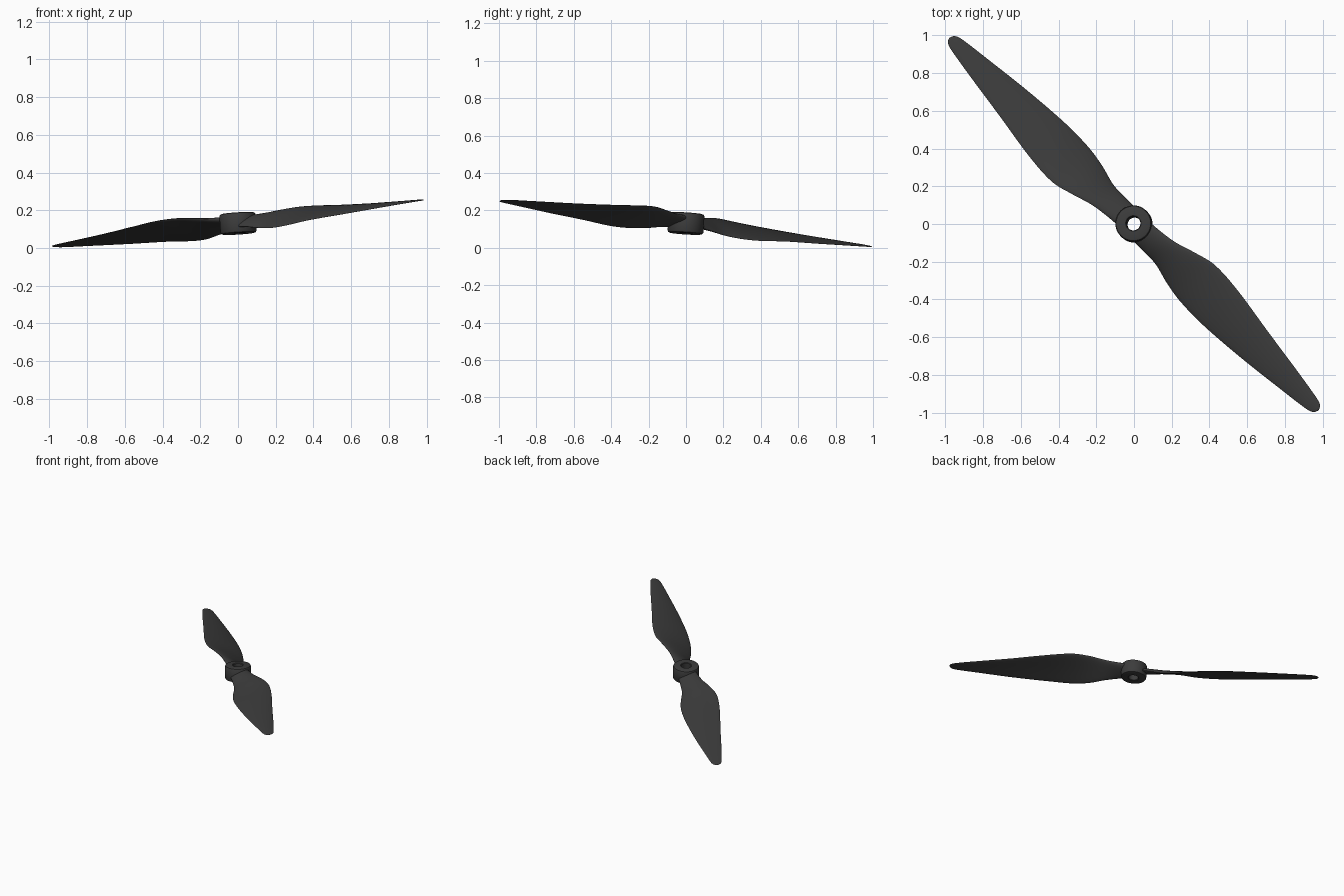
import bpy, bmesh, math
from mathutils import Matrix, Vector

if "Cube" in bpy.data.objects:
    bpy.data.objects.remove(bpy.data.objects["Cube"])

# whole propeller lies diagonally and leans so one tip is higher
PLACE = (Matrix.Translation((0, 0, 0.13)) @ Matrix.Rotation(math.radians(-45), 4, 'Z')
         @ Matrix.Rotation(math.radians(-5.06), 4, 'Y'))

dark = bpy.data.materials.new("dark_plastic")
dark.diffuse_color = (0.045, 0.045, 0.045, 1)
dark.use_nodes = True
dark.node_tree.nodes["Principled BSDF"].inputs["Base Color"].default_value = dark.diffuse_color

# blade stations: span, leading y, leading z, trailing y, trailing z, thickness
STATIONS = [
    (0.06, 0.066, 0.028, -0.066, -0.020, 0.046),
    (0.14, 0.073, 0.036, -0.066, -0.030, 0.038),
    (0.23, 0.087, 0.047, -0.070, -0.044, 0.030),
    (0.34, 0.120, 0.056, -0.098, -0.054, 0.026),
    (0.46, 0.149, 0.053, -0.117, -0.053, 0.024),
    (0.64, 0.140, 0.040, -0.120, -0.040, 0.021),
    (0.91, 0.099, 0.024, -0.100, -0.028, 0.017),
    (1.17, 0.061, 0.012, -0.070, -0.015, 0.013),
    (1.335, 0.034, 0.005, -0.049, -0.007, 0.009),
    (1.372, 0.024, 0.003, -0.039, -0.005, 0.007),
    (1.388, 0.013, 0.002, -0.026, -0.003, 0.005),
    (1.395, -0.001, 0.000, -0.011, -0.001, 0.002),
]


def smooth_stations(rows, steps=6):
    """Hermite interpolation along the span (uneven spacing)."""
    rows = [Vector(r) for r in rows]
    n = len(rows)
    slope = []
    for i in range(n):
        a, b = rows[max(i - 1, 0)], rows[min(i + 1, n - 1)]
        slope.append((b - a) / (b[0] - a[0]))
    out = []
    for i in range(n - 1):
        h = rows[i + 1][0] - rows[i][0]
        for k in range(steps):
            t = k / steps
            out.append(rows[i] * (2*t**3 - 3*t*t + 1) + slope[i] * (h * (t**3 - 2*t*t + t))
                       + rows[i + 1] * (3*t*t - 2*t**3) + slope[i + 1] * (h * (t**3 - t*t)))
    return out + [rows[-1]]


def finish(bm, name, matrix, angle):
    bmesh.ops.recalc_face_normals(bm, faces=bm.faces)
    mesh = bpy.data.meshes.new(name)
    bm.to_mesh(mesh)
    bm.free()
    mesh.materials.append(dark)
    ob = bpy.data.objects.new(name, mesh)
    bpy.context.collection.objects.link(ob)
    ob.matrix_world = matrix
    bpy.ops.object.select_all(action='DESELECT')
    ob.select_set(True)
    bpy.context.view_layer.objects.active = ob
    bpy.ops.object.shade_smooth_by_angle(angle=math.radians(angle))
    return ob


def blade(name, turn):
    bm = bmesh.new()
    rings, half = [], 12
    for s, ly, lz, ty, tz, thick in smooth_stations(STATIONS):
        lead, chord = Vector((s, ly, lz)), Vector((0, ty - ly, tz - lz))
        up = Vector((0, -chord.z, chord.y)).normalized()
        if up.z < 0:
            up = -up
        ring = []
        for k in range(2 * half):
            a = math.pi * k / half
            u = (1 - math.cos(a)) / 2
            # rounded airfoil, fuller toward the leading edge, gently cambered
            t = math.sin(a) * (1.12 - 0.35 * u) * thick / 2
            camber = 4 * u * (1 - u) * 0.03 * chord.length
            ring.append(bm.verts.new(lead + chord * u + up * (t + camber)))
        rings.append(ring)
    for a, b in zip(rings, rings[1:]):
        for k in range(2 * half):
            j = (k + 1) % (2 * half)
            bm.faces.new((a[k], a[j], b[j], b[k]))
    bm.faces.new(rings[0])
    bm.faces.new(rings[-1])
    finish(bm, name, PLACE @ Matrix.Rotation(turn, 4, 'Z'), 50)


# hub: revolved bevelled ring with a through bore
def hub():
    bm = bmesh.new()
    profile = [(0.037, -0.050), (0.041, -0.054), (0.084, -0.054), (0.092, -0.051),
               (0.096, -0.043), (0.096, 0.043), (0.092, 0.051), (0.084, 0.054),
               (0.041, 0.054), (0.037, 0.050)]
    n = 48
    rings = [[bm.verts.new((r * math.cos(2*math.pi*i/n), r * math.sin(2*math.pi*i/n), z))
              for r, z in profile] for i in range(n)]
    m = len(profile)
    for i in range(n):
        a, b = rings[i], rings[(i + 1) % n]
        for k in range(m):
            j = (k + 1) % m
            bm.faces.new((a[k], b[k], b[j], a[j]))
    finish(bm, "hub", PLACE, 35)


hub()
blade("blade_high", 0)
blade("blade_low", math.pi)
